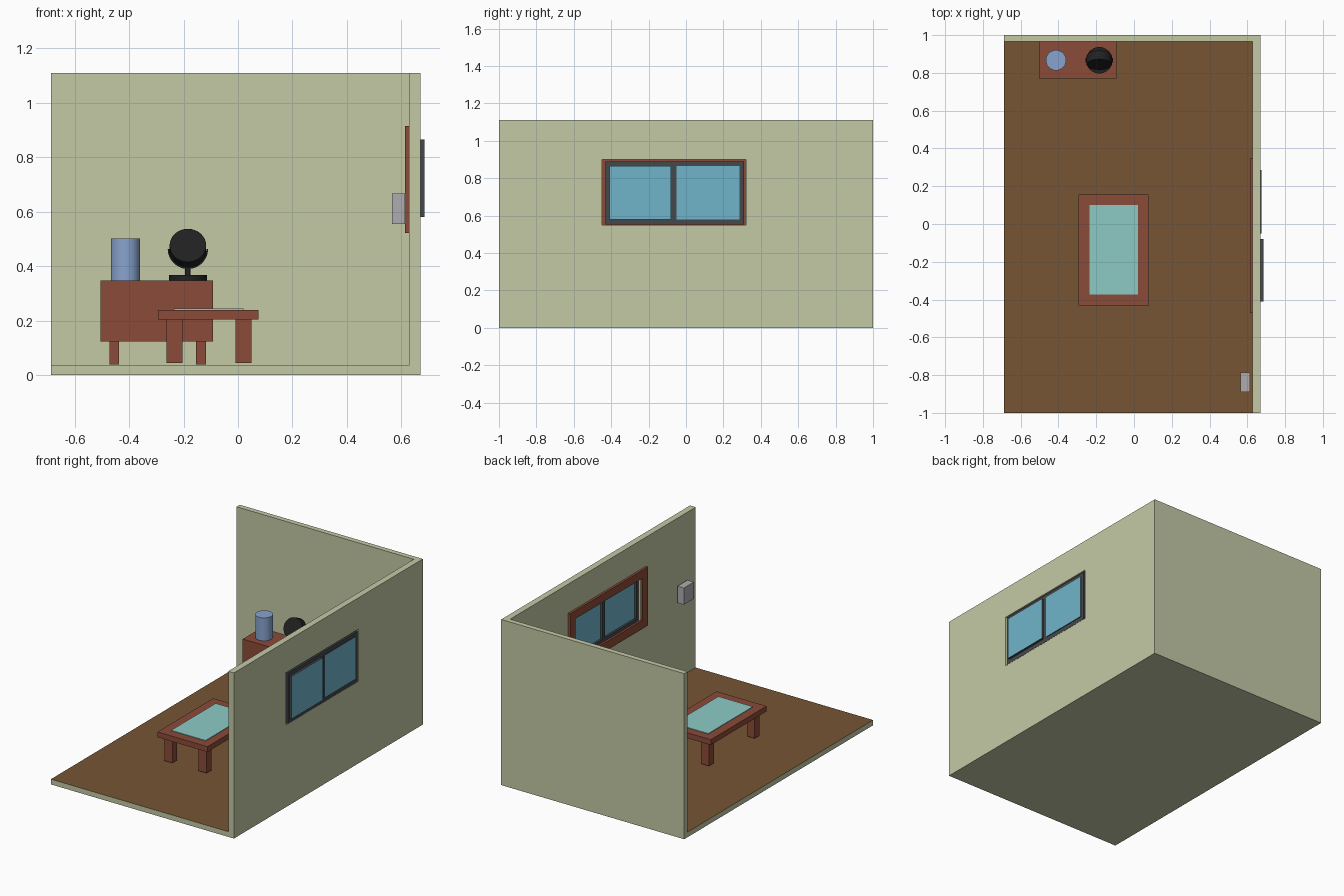
import bpy, bmesh, math
from mathutils import Vector

if "Cube" in bpy.data.objects:
    bpy.data.objects.remove(bpy.data.objects["Cube"])


def mat(name, r, g, b):
    m = bpy.data.materials.new(name)
    m.diffuse_color = (r, g, b, 1)
    m.use_nodes = True
    m.node_tree.nodes["Principled BSDF"].inputs["Base Color"].default_value = m.diffuse_color
    return m


GREEN = mat("wall_green", 0.55, 0.59, 0.38)
FLOOR = mat("floor_brown", 0.18, 0.09, 0.033)
WOOD = mat("red_wood", 0.26, 0.07, 0.04)
BLACK = mat("black", 0.015, 0.015, 0.015)
DARK = mat("dark_frame", 0.06, 0.065, 0.07)
GLASS = mat("window_glass", 0.16, 0.46, 0.60)
TABLE_GLASS = mat("table_glass", 0.27, 0.60, 0.56)
BLUE = mat("vase_blue", 0.25, 0.37, 0.62)
GREY = mat("light_grey", 0.42, 0.42, 0.44)


def box(name, x, y, z, m):
    """Box from (min, max) ranges."""
    bm = bmesh.new()
    bmesh.ops.create_cube(bm, size=1)
    for v in bm.verts:
        v.co = Vector([r[0] if c < 0 else r[1] for c, r in zip(v.co, (x, y, z))])
    me = bpy.data.meshes.new(name)
    bm.to_mesh(me)
    bm.free()
    ob = bpy.data.objects.new(name, me)
    bpy.context.collection.objects.link(ob)
    me.materials.append(m)
    return ob


def cylinder(name, loc, r, depth, m, rot=(0, 0, 0), n=32):
    bpy.ops.mesh.primitive_cylinder_add(vertices=n, radius=r, depth=depth,
                                        location=loc, rotation=rot)
    ob = bpy.context.object
    ob.name = name
    ob.data.materials.append(m)
    bpy.ops.object.shade_smooth_by_angle()
    return ob


def cut(ob, *ranges):
    """Subtract a box from an object."""
    c = box("cutter", *ranges, ob.data.materials[0])
    c.hide_render = True
    mod = ob.modifiers.new("cut", 'BOOLEAN')
    mod.operation, mod.solver, mod.object = 'DIFFERENCE', 'EXACT', c
    bpy.context.view_layer.objects.active = ob
    bpy.ops.object.modifier_apply(modifier=mod.name)
    bpy.data.objects.remove(c)


def paint(ob, m, test):
    """Give faces that pass the test a second material."""
    ob.data.materials.append(m)
    for p in ob.data.polygons:
        if test(p):
            p.material_index = len(ob.data.materials) - 1


# room shell: floor, back wall and right wall with a window hole
room = box("room_shell", (-0.687, 0.67), (-1, 1), (0, 1.11), GREEN)
cut(room, (-1, 0.628), (-1.5, 0.965), (0.035, 2))
cut(room, (0.5, 0.8), (-0.45, 0.32), (0.55, 0.90))
paint(room, FLOOR, lambda p: p.normal.z > 0.9 and p.center.z < 0.1)

# window: inner trim, outer frame, two sliding panes
trim = box("window_trim", (0.613, 0.628), (-0.472, 0.35), (0.522, 0.915), WOOD)
cut(trim, (0.5, 0.8), (-0.415, 0.293), (0.58, 0.86))
frame = box("window_frame", (0.655, 0.67), (-0.43, 0.31), (0.551, 0.89), DARK)
for y in ((-0.41, -0.08), (-0.05, 0.285)):
    cut(frame, (0.5, 0.8), y, (0.58, 0.865))
for name, y, x1 in (("front_pane", (-0.41, -0.08), 0.685),
                    ("back_pane", (-0.05, 0.285), 0.675)):
    pane = box(name, (0.668, x1), y, (0.58, 0.865), DARK)
    paint(pane, GLASS, lambda p: abs(p.normal.x) > 0.9)

# wall box
box("wall_box", (0.565, 0.613), (-0.89, -0.785), (0.555, 0.667), GREY)

# low table with glass inlay
box("table_top", (-0.294, 0.076), (-0.432, 0.157), (0.204, 0.24), WOOD)
box("table_glass", (-0.235, 0.02), (-0.372, 0.10), (0.235, 0.244), TABLE_GLASS)
for i, x in enumerate(((-0.262, -0.204), (-0.009, 0.05))):
    for j, y in enumerate(((-0.404, -0.353), (0.08, 0.131))):
        box(f"table_leg_{i}{j}", x, y, (0.045, 0.206), WOOD)

# cabinet against the back wall
box("cabinet", (-0.504, -0.092), (0.77, 0.965), (0.123, 0.347), WOOD)
for i, x in enumerate(((-0.471, -0.436), (-0.155, -0.118))):
    for j, y in enumerate(((0.795, 0.83), (0.905, 0.94))):
        box(f"cabinet_leg_{i}{j}", x, y, (0.04, 0.125), WOOD)

# vase
cylinder("vase", (-0.413, 0.867, 0.4235), 0.054, 0.155, BLUE)

# desk fan: base, stem, half-ring yoke and tilted drum head
FX, FY = -0.184, 0.867
cylinder("fan_base", (FX, FY, 0.357), 0.07, 0.022, BLACK)
cylinder("fan_stem", (FX, FY, 0.38), 0.010, 0.03, BLACK, n=16)
bm = bmesh.new()
N, rings = 24, []
for i in range(N + 1):
    a = math.pi + math.pi * i / N
    rings.append([bm.verts.new((FX + r * math.cos(a), FY + y, 0.464 + r * math.sin(a)))
                  for r, y in ((0.068, -0.012), (0.074, -0.012), (0.074, 0.012), (0.068, 0.012))])
for a, b in zip(rings, rings[1:]):
    for k in range(4):
        bm.faces.new((a[k], a[k - 1], b[k - 1], b[k]))
bm.faces.new(rings[0])
bm.faces.new(rings[-1])
bmesh.ops.recalc_face_normals(bm, faces=bm.faces)
me = bpy.data.meshes.new("fan_yoke")
bm.to_mesh(me)
bm.free()
me.materials.append(BLACK)
bpy.context.collection.objects.link(bpy.data.objects.new("fan_yoke", me))
cylinder("fan_head", (FX, FY, 0.466), 0.067, 0.05, BLACK, rot=(math.radians(65), 0, 0))
